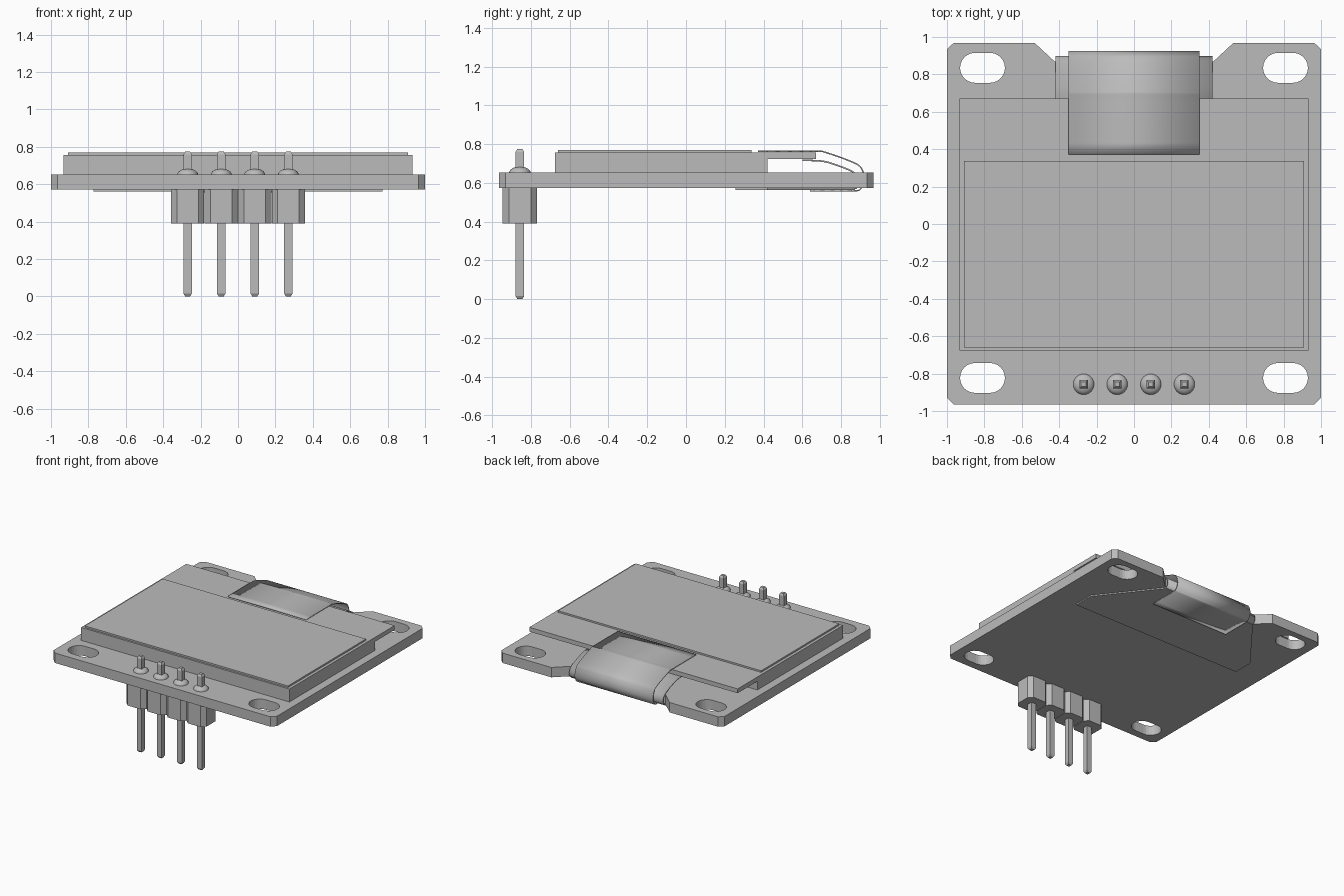
import bpy, bmesh, math
from mathutils import Vector

cube = bpy.data.objects.get("Cube")
if cube:
    bpy.data.objects.remove(cube, do_unlink=True)

grey = bpy.data.materials.new("plain grey")
grey.use_nodes = True
grey.diffuse_color = (0.5, 0.5, 0.5, 1)
grey.node_tree.nodes["Principled BSDF"].inputs["Base Color"].default_value = (0.5, 0.5, 0.5, 1)


def finish(name, bm, smooth=False):
    bmesh.ops.recalc_face_normals(bm, faces=bm.faces)
    mesh = bpy.data.meshes.new(name)
    bm.to_mesh(mesh)
    bm.free()
    mesh.materials.append(grey)
    ob = bpy.data.objects.new(name, mesh)
    bpy.context.scene.collection.objects.link(ob)
    if smooth:
        bpy.ops.object.select_all(action='DESELECT')
        ob.select_set(True)
        bpy.context.view_layer.objects.active = ob
        bpy.ops.object.shade_smooth_by_angle(angle=math.radians(35))
    return ob


def prism(name, outline, z0, z1):
    """Extrude a flat outline from z0 to z1."""
    bm = bmesh.new()
    face = bm.faces.new([bm.verts.new((x, y, z0)) for x, y in outline])
    top = bmesh.ops.extrude_face_region(bm, geom=[face])["geom"]
    bmesh.ops.translate(bm, vec=(0, 0, z1 - z0),
                        verts=[v for v in top if isinstance(v, bmesh.types.BMVert)])
    return finish(name, bm)


def box(name, x, y0, y1, z0, z1):
    return prism(name, [(-x, y0), (x, y0), (x, y1), (-x, y1)], z0, z1)


def mirrored(half):
    """Close a right-hand outline with its mirror image."""
    return half + [(-x, y) for x, y in reversed(half)]


def ribbon(name, half_width, path, thickness):
    """Bend a thin sheet along a smooth path in the yz plane."""
    pts = [Vector((0, y, z)) for y, z in path]
    ends = [2 * pts[0] - pts[1]] + pts + [2 * pts[-1] - pts[-2]]
    line = []
    for a, b, c, d in zip(ends, ends[1:], ends[2:], ends[3:]):
        for i in range(5):
            t = i / 5
            line.append(0.5 * (2 * b + (c - a) * t + (2 * a - 5 * b + 4 * c - d) * t * t
                               + (3 * b - a - 3 * c + d) * t ** 3))
    line.append(pts[-1])
    bm = bmesh.new()
    rows = [[bm.verts.new((s * half_width, p.y, p.z)) for s in (-1, 1)] for p in line]
    for r, q in zip(rows, rows[1:]):
        bm.faces.new((r[0], r[1], q[1], q[0]))
    ob = finish(name, bm, smooth=True)
    mod = ob.modifiers.new("thickness", 'SOLIDIFY')
    mod.thickness = thickness
    mod.offset = 0


# Circuit board with clipped corners and a notch for the ribbon
board = prism("circuit_board", mirrored([
    (0.965, -0.965), (1, -0.93), (1, 0.935), (0.965, 0.967),
    (0.53, 0.967), (0.42, 0.865)]), 0.572, 0.652)

# Slotted mounting holes
for sx in (-1, 1):
    for row, cy in (("front", -0.823), ("back", 0.835)):
        slot = []
        for i in range(26):
            side = 1 if i < 13 else -1
            a = math.pi * ((i % 13) / 12 - 0.5) + (0 if side > 0 else math.pi)
            slot.append((sx * 0.81 + side * 0.04 + 0.08 * math.cos(a),
                         cy + 0.08 * math.sin(a)))
        cutter = prism(f"slot_cutter_{row}_{'left' if sx > 0 else 'right'}", slot, 0.5, 0.7)
        cutter.hide_render = True
        cutter.hide_viewport = True
        cutter.display_type = 'WIRE'
        mod = board.modifiers.new("slot", 'BOOLEAN')
        mod.operation = 'DIFFERENCE'
        mod.solver = 'EXACT'
        mod.object = cutter

# Display stack
box("display_backing", 0.933, -0.675, 0.42, 0.652, 0.722)
box("display_glass", 0.933, -0.675, 0.672, 0.722, 0.757)
box("display_panel", 0.91, -0.66, 0.338, 0.757, 0.77)

# Ribbon cable, its covering tape, and the soldered end under the board
ribbon("ribbon_cable", 0.42, [
    (0.6, 0.717), (0.7, 0.712), (0.76, 0.697), (0.84, 0.667),
    (0.88, 0.64), (0.893, 0.605), (0.88, 0.575), (0.85, 0.567)], 0.008)
ribbon("ribbon_tape", 0.35, [
    (0.372, 0.763), (0.66, 0.763), (0.72, 0.757), (0.87, 0.702),
    (0.91, 0.665), (0.921, 0.61), (0.9, 0.568), (0.86, 0.559), (0.64, 0.559)], 0.007)
prism("ribbon_end", mirrored([(0.772, 0.255), (0.772, 0.42), (0.42, 0.87)]), 0.562, 0.573)

# Pin header: clipped blocks, square pins and solder domes
PIN_Y = -0.857
for i in range(4):
    px = (i - 1.5) * 0.1795
    r, c = 0.0885, 0.057
    prism(f"header_block_{i + 1}", [
        (px + x, PIN_Y + y) for x, y in
        [(-c, -r), (c, -r), (r, -c), (r, c), (c, r), (-c, r), (-r, c), (-r, -c)]], 0.39, 0.572)

    bm = bmesh.new()
    loops = [[bm.verts.new((px + sx * w, PIN_Y + sy * w, z))
              for sx, sy in ((-1, -1), (1, -1), (1, 1), (-1, 1))]
             for w, z in ((0.013, 0), (0.022, 0.015), (0.022, 0.76), (0.013, 0.775))]
    for low, high in zip(loops, loops[1:]):
        for k in range(4):
            bm.faces.new((low[k], low[k - 3], high[k - 3], high[k]))
    bm.faces.new(loops[0])
    bm.faces.new(loops[-1])
    finish(f"pin_{i + 1}", bm)

    bm = bmesh.new()
    bmesh.ops.create_uvsphere(bm, u_segments=24, v_segments=12, radius=1)
    bmesh.ops.bisect_plane(bm, geom=bm.verts[:] + bm.edges[:] + bm.faces[:],
                           plane_co=(0, 0, 0), plane_no=(0, 0, -1), clear_outer=True)
    bmesh.ops.scale(bm, vec=(0.056, 0.056, 0.034), verts=bm.verts)
    bmesh.ops.translate(bm, vec=(px, PIN_Y, 0.65), verts=bm.verts)
    finish(f"solder_dome_{i + 1}", bm, smooth=True)
